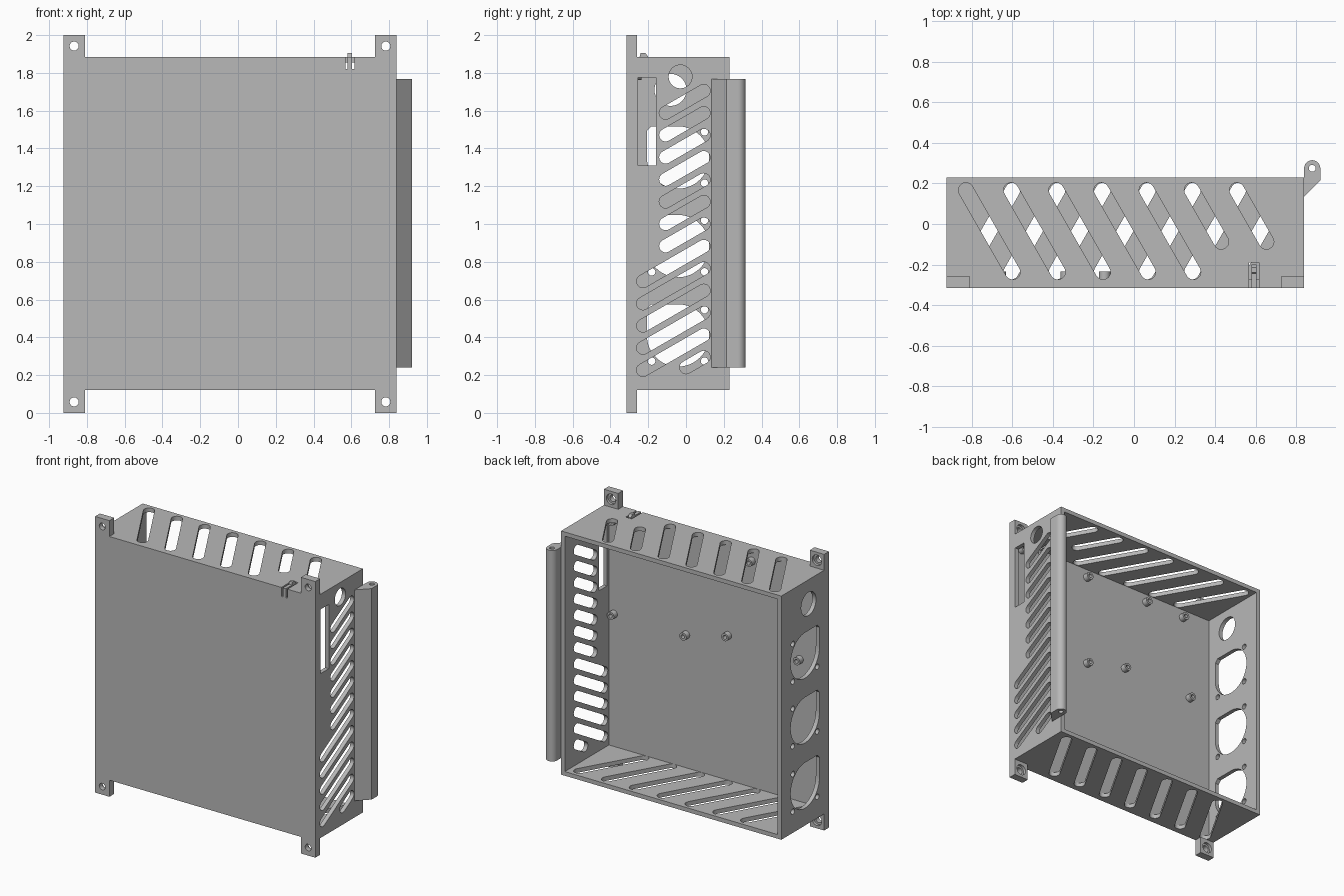
import bpy, bmesh
from math import cos, sin, pi, atan2

if "Cube" in bpy.data.objects:
    bpy.data.objects.remove(bpy.data.objects["Cube"])

grey = bpy.data.materials.new("plain grey")
grey.use_nodes = True
grey.diffuse_color = (0.48, 0.48, 0.48, 1)
grey.node_tree.nodes["Principled BSDF"].inputs["Base Color"].default_value = (0.48, 0.48, 0.48, 1)

# Outer limits of the box, wall thickness and inner face of the front plate
X0, X1, Y0, Y1, Z0, Z1 = -0.925, 0.84, -0.315, 0.23, 0.12, 1.885
WALL, FLOOR = 0.03, -0.275


# 2D profiles
def rect(a, b, c, d):
    return [(a, c), (b, c), (b, d), (a, d)]


def arc(u, v, r, start, sweep, n):
    return [(u + r * cos(start + sweep * i / n), v + r * sin(start + sweep * i / n))
            for i in range(n + 1)]


def circle(u, v, r, n=32):
    return arc(u, v, r, 0, 2 * pi, n)[:-1]


def slot(a, b, r):
    t = atan2(b[1] - a[1], b[0] - a[0])
    return arc(*b, r, t - pi / 2, pi, 12) + arc(*a, r, t + pi / 2, pi, 12)


# Extrude profiles along an axis: X uses (y, z), Y uses (x, z), Z uses (x, y)
PLACE = {"X": lambda u, v, w: (w, u, v),
         "Y": lambda u, v, w: (u, w, v),
         "Z": lambda u, v, w: (u, v, w)}


def build(name, prisms):
    bm = bmesh.new()
    for profile, axis, lo, hi in prisms:
        ends = [[bm.verts.new(PLACE[axis](u, v, w)) for u, v in profile] for w in (lo, hi)]
        bm.faces.new(ends[0])
        bm.faces.new(ends[1])
        for i in range(len(profile)):
            j = (i + 1) % len(profile)
            bm.faces.new((ends[0][i], ends[0][j], ends[1][j], ends[1][i]))
    bmesh.ops.recalc_face_normals(bm, faces=bm.faces)
    mesh = bpy.data.meshes.new(name)
    bm.to_mesh(mesh)
    bm.free()
    mesh.materials.append(grey)
    obj = bpy.data.objects.new(name, mesh)
    bpy.context.collection.objects.link(obj)
    return obj


def activate(obj):
    bpy.ops.object.select_all(action="DESELECT")
    obj.select_set(True)
    bpy.context.view_layer.objects.active = obj


def cut(obj, prisms):
    cutter = build("cutter", prisms)
    cutter.hide_render = True
    mod = obj.modifiers.new("cut", "BOOLEAN")
    mod.operation, mod.solver, mod.object = "DIFFERENCE", "EXACT", cutter
    activate(obj)
    bpy.ops.object.modifier_apply(modifier=mod.name)
    bpy.data.objects.remove(cutter)


def smooth(obj):
    activate(obj)
    bpy.ops.object.shade_smooth_by_angle(angle=pi / 6)


# Case: a shallow tray open at the back
case = build("case", [(rect(X0, X1, Z0, Z1), "Y", Y0, Y1)])
cut(case, [(rect(X0 + WALL, X1 - WALL, Z0 + WALL, Z1 - WALL), "Y", FLOOR, Y1 + 0.1)])

# Left wall: slanted vents, cable hole and connector window
left = ("X", X1 - 0.06, X1 + 0.06)
cuts = [(circle(-0.03, 1.78, 0.062), *left),
        (rect(-0.255, -0.16, 1.31, 1.775), *left)]
for i in range(13):
    z = 1.705 - 0.1175 * i
    start = -0.108 if i < 7 else -0.228 if i < 12 else 0.0
    cuts.append((slot((start, z - (0.094 - start) * 0.577), (0.094, z), 0.034), *left))

# Right wall: cable hole and three fan openings with screw holes
right = ("X", X0 - 0.06, X0 + 0.06)
cuts.append((circle(-0.082, 1.71, 0.085), *right))
R, FY = 0.165, -0.042
for z in (0.41, 0.883, 1.352):
    opening = arc(FY, z, R, pi, 1.5 * pi, 36)
    opening += [(FY - 0.85 * R, z + R), (FY - R, z + 0.85 * R)]
    cuts.append((opening, *right))
    for sy, sz in ((-1, -1), (1, -1), (1, 1)):
        cuts.append((circle(FY + sy * 0.14, z + sz * 0.136, 0.02, 16), *right))

# Top and bottom walls: slanted vents leaning opposite ways
for i in range(7):
    x = -0.83 + 0.223 * i
    k = 1 if i < 5 else 0.63
    cuts.append((slot((x, 0.167), (x + 0.231 * k, 0.167 - 0.404 * k), 0.037),
                 "Z", Z1 - 0.06, Z1 + 0.06))
    cuts.append((slot((x, -0.237), (x + 0.231, 0.167), 0.037), "Z", Z0 - 0.06, Z0 + 0.06))

# Relief around the snap clip
cuts.append((rect(0.568, 0.616, 1.82, 1.95), "Y", Y0 - 0.05, -0.19))
cut(case, cuts)
smooth(case)

# Snap clip tongue with its catch
build("snap_clip", [([(Y0, 1.82), (FLOOR, 1.82), (FLOOR, Z1 - WALL), (-0.2, Z1 - WALL),
                      (-0.2, Z1), (-0.215, 1.905), (-0.24, 1.905), (-0.245, Z1), (Y0, Z1)],
                     "X", 0.58, 0.604)])

# Corner mounting tabs with counterbored screw holes
tabs, holes, bores = [], [], []
for x in (X0, X1 - 0.115):
    for z in (0, Z1):
        tabs.append((rect(x, x + 0.115, z, z + (Z0 if z == 0 else 2 - Z1)), "Y", Y0, -0.26))
        cz = 0.058 if z == 0 else 1.942
        holes.append((circle(x + 0.0575, cz, 0.024, 24), "Y", Y0 - 0.1, 0))
        bores.append((circle(x + 0.0575, cz, 0.038, 24), "Y", -0.28, 0))
tab = build("mounting_tabs", tabs)
cut(tab, holes)
cut(tab, bores)
smooth(tab)

# Circuit board standoffs on the inside of the front plate
spots = [(0.19, 1.115), (0.77, 1.11), (0.19, 1.79), (0.77, 1.79),
         (-0.145, 1.2), (-0.72, 1.18), (-0.335, 1.79), (-0.66, 1.79)]
posts = build("standoffs", [(circle(x, z, 0.028, 24), "Y", FLOOR - 0.005, -0.235) for x, z in spots])
cut(posts, [(circle(x, z, 0.014, 16), "Y", FLOOR + 0.002, 0) for x, z in spots])
smooth(posts)

# Hinge barrel along the left wall
hinge = build("hinge_barrel", [([(X1, 0.135), (0.92, 0.215)] + arc(0.88, 0.275, 0.04, 0, pi, 20),
                                "Z", 0.24, 1.768)])
cut(hinge, [(circle(0.88, 0.275, 0.017, 20), "Z", 0, 2)])
smooth(hinge)
